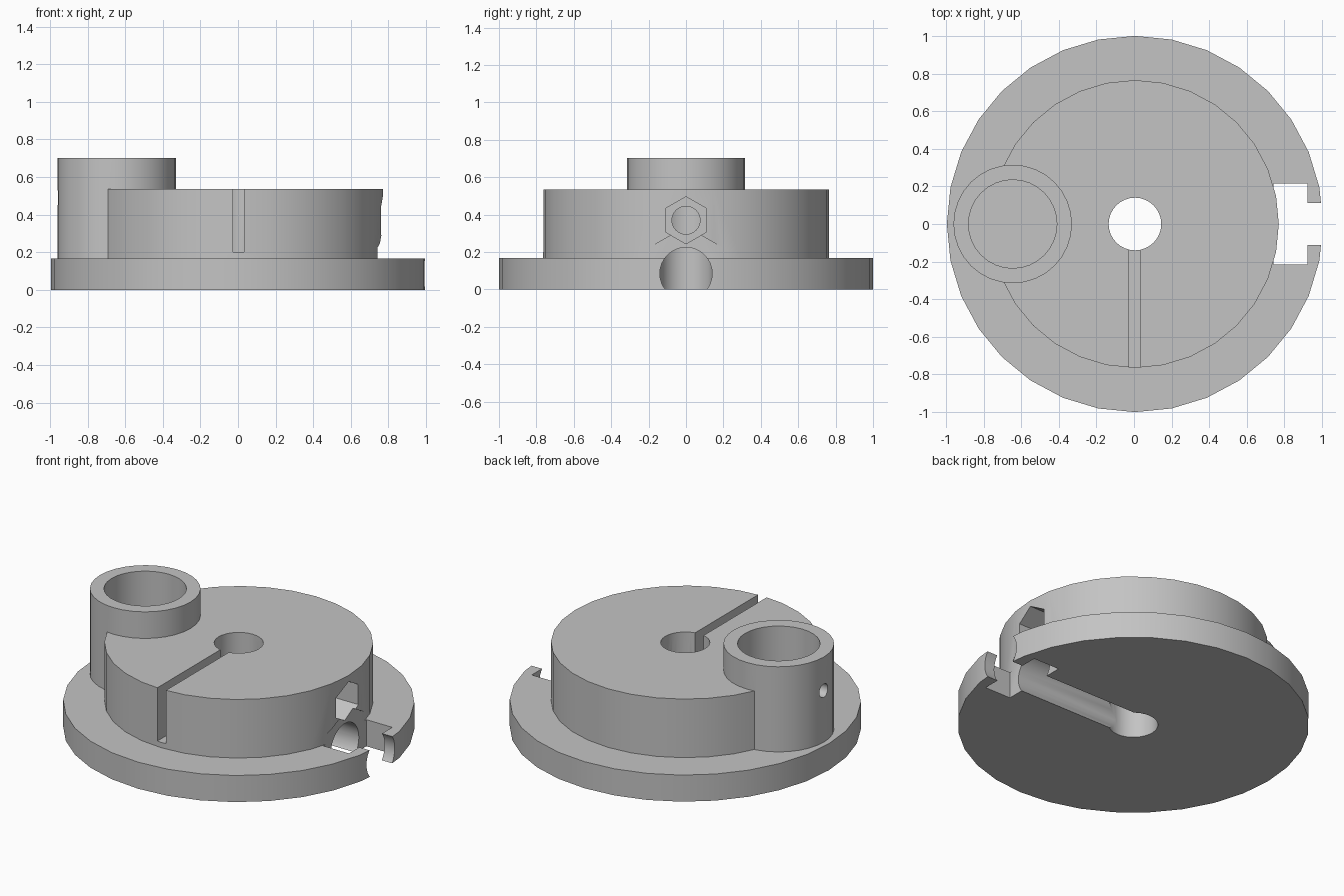
import bpy
import bmesh
from math import cos, sin, tau, radians

if "Cube" in bpy.data.objects:
    bpy.data.objects.remove(bpy.data.objects["Cube"], do_unlink=True)

CX = 0.005          # axis of the two discs
TUBE_X = -0.645     # axis of the upright socket
TUNNEL_Z = 0.085
SCREW_Z = 0.37

grey = bpy.data.materials.new("plain grey")
grey.use_nodes = True
colour = (0.55, 0.55, 0.55, 1)
grey.diffuse_color = colour
grey.node_tree.nodes["Principled BSDF"].inputs["Base Color"].default_value = colour


def prism(name, radius, start, end, axis="z", centre=(0, 0), sides=32):
    """Regular prism from start to end along z or x, centred on (x, y) or (y, z)."""
    bm = bmesh.new()
    rings = []
    for level in (start, end):
        ring = []
        for i in range(sides):
            a = tau * i / sides
            if axis == "z":
                co = (centre[0] + radius * cos(a), centre[1] + radius * sin(a), level)
            else:  # first corner points up
                co = (level, centre[0] + radius * sin(a), centre[1] + radius * cos(a))
            ring.append(bm.verts.new(co))
        rings.append(ring)
    low, high = rings
    bm.faces.new(low)
    bm.faces.new(high)
    for i in range(sides):
        j = (i + 1) % sides
        bm.faces.new((low[i], low[j], high[j], high[i]))
    return finish(name, bm)


def box(name, lo, hi):
    bm = bmesh.new()
    bmesh.ops.create_cube(bm, size=1)
    for v in bm.verts:
        v.co = [(a + b) / 2 + c * (b - a) for a, b, c in zip(lo, hi, v.co)]
    return finish(name, bm)


def finish(name, bm):
    bmesh.ops.recalc_face_normals(bm, faces=bm.faces)
    mesh = bpy.data.meshes.new(name)
    bm.to_mesh(mesh)
    bm.free()
    mesh.materials.append(grey)
    obj = bpy.data.objects.new(name, mesh)
    bpy.context.collection.objects.link(obj)
    return obj


def combine(target, tool, operation):
    mod = target.modifiers.new(tool.name, "BOOLEAN")
    mod.operation = operation
    mod.solver = "EXACT"
    mod.object = tool
    bpy.context.view_layer.objects.active = target
    bpy.ops.object.modifier_apply(modifier=mod.name)
    bpy.data.objects.remove(tool, do_unlink=True)


# Solid body: flange, hub and socket
body = prism("flanged_hub", 1.0, 0, 0.167, centre=(CX, 0))
for part in (
    prism("hub", 0.765, 0.05, 0.535, centre=(CX, 0)),
    prism("socket", 0.315, 0.08, 0.702, centre=(TUBE_X, 0)),
):
    combine(body, part, "UNION")

# Openings
for cutter in (
    prism("socket_bore", 0.235, 0.17, 0.9, centre=(TUBE_X, 0)),
    prism("centre_bore", 0.14, -0.2, 0.8, centre=(CX, 0)),
    box("front_slot", (-0.027, -0.9, 0.2), (0.033, 0, 0.8)),
    prism("cable_tunnel", 0.14, 0.02, 1.2, "x", (0, TUNNEL_Z)),
    prism("large_nut_pocket", 0.248, 0.742, 0.922, "x", (0, TUNNEL_Z + 0.003), 6),
    prism("screw_hole", 0.075, 0.03, 0.7, "x", (0, SCREW_Z)),
    prism("small_nut_pocket", 0.126, 0.55, 0.9, "x", (0, SCREW_Z), 6),
    prism("socket_screw_hole", 0.042, -1.1, -0.7, "x", (0, 0.49), 24),
):
    combine(body, cutter, "DIFFERENCE")

# Smooth round walls, sharp rims
bpy.ops.object.select_all(action="DESELECT")
body.select_set(True)
bpy.context.view_layer.objects.active = body
bpy.ops.object.shade_smooth_by_angle(angle=radians(25))
